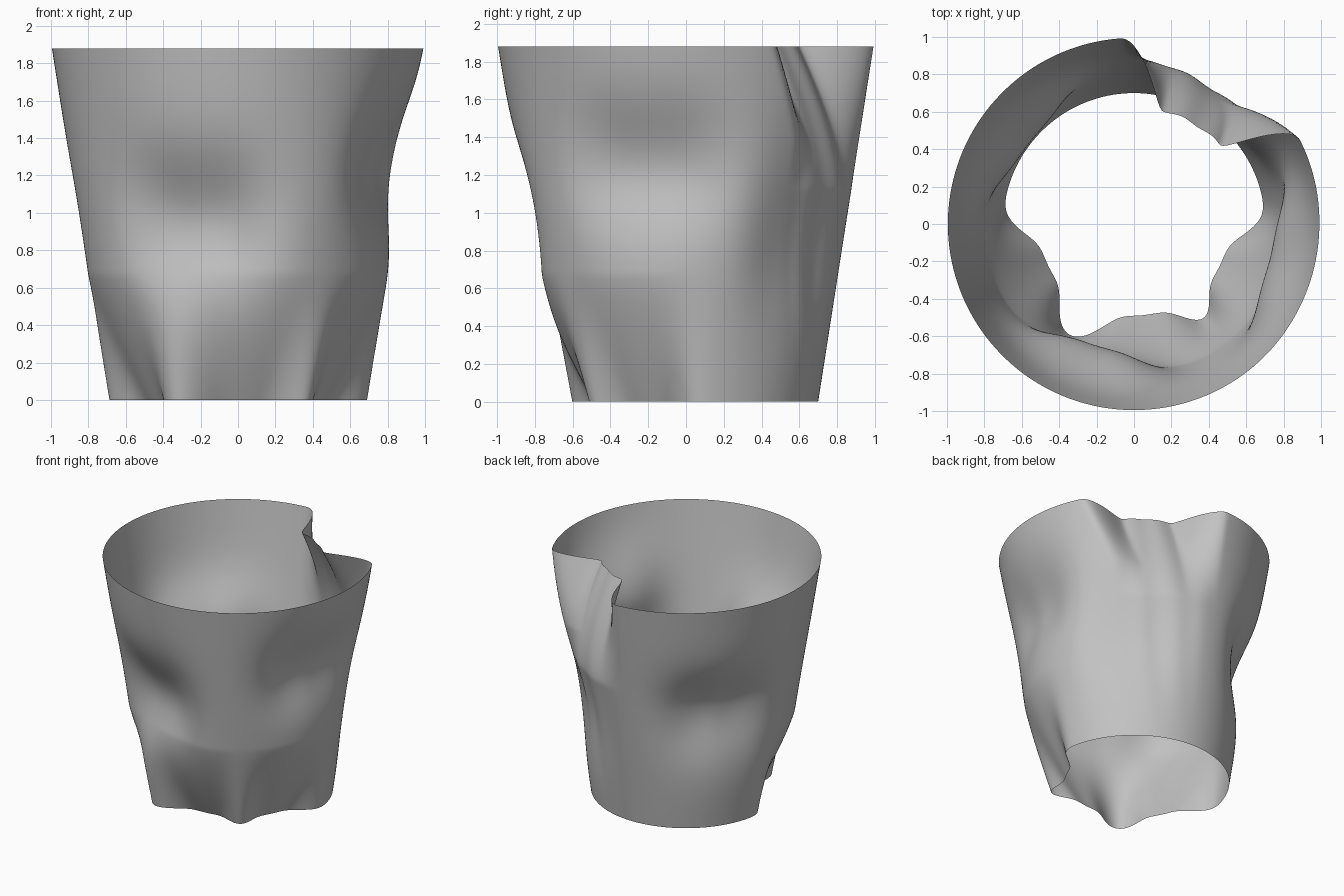
import bpy, bmesh, math

HEIGHT, R_BOTTOM, R_TOP = 1.88, 0.70, 0.995
SEGMENTS, ROWS = 288, 96

# Dents in the wall: angle, height, angular width, reach up, reach down, depth
WALL_DENTS = [
    (253, 0.96, 27, 0.34, 0.36, 0.165),  # front
    (346, 1.24, 28, 0.34, 0.32, 0.14),   # side
    (142, 0.98, 28, 0.30, 0.38, 0.14),   # back
    (50, 0.80, 25, 0.50, 0.42, 0.07),    # below the crushed rim
]
# Dents pushed into the lower edge: angle, half width, depth
FOOT_DENTS = [(206, 25, 0.19), (276, 27, 0.21), (334, 24, 0.19)]


def smooth(a, b, v):
    t = max(0.0, min(1.0, (v - a) / (b - a)))
    return t * t * (3 - 2 * t)


def turn(a, b):
    return abs((a - b + 180) % 360 - 180)


def radius(deg, z):
    r = R_BOTTOM + (R_TOP - R_BOTTOM) * z / HEIGHT
    for angle, height, wide, up, down, depth in WALL_DENTS:
        tall = up if z > height else down
        r -= depth * math.exp(-(turn(deg, angle) / wide) ** 3 - ((z - height) / tall) ** 2)
    foot = max(0.0, 1 - z / 0.68) ** 1.3
    for angle, wide, depth in FOOT_DENTS:
        r -= foot * depth * math.exp(-(turn(deg, angle) / wide) ** 4)
    # Crushed part of the rim, narrowing and fading down the wall
    edge = 27 + 24 * min(HEIGHT - z, 0.5)
    crush = smooth(edge, edge + 16, deg) * smooth(94, 75, deg)
    fade = max(0.0, (z - 1.12) / (HEIGHT - 1.12)) ** 1.3
    r -= crush * fade * 0.37
    # Faint upright wrinkles in the crushed area
    r += 0.005 * crush * smooth(0, 1, z) * math.sin(math.radians(deg) * 20 + 2 * z)
    return r


# Open crumpled sleeve made of stacked rings
bm = bmesh.new()
rings = []
for row in range(ROWS + 1):
    z = HEIGHT * row / ROWS
    ring = []
    for s in range(SEGMENTS):
        deg = 360 * s / SEGMENTS
        a, r = math.radians(deg), radius(deg, z)
        ring.append(bm.verts.new((r * math.cos(a), r * math.sin(a), z)))
    rings.append(ring)
for low, high in zip(rings, rings[1:]):
    for s in range(SEGMENTS):
        n = (s + 1) % SEGMENTS
        bm.faces.new((low[s], low[n], high[n], high[s])).smooth = True

cube = bpy.data.objects.get("Cube")
if cube:
    bpy.data.objects.remove(cube, do_unlink=True)

mesh = bpy.data.meshes.new("crumpled_cup_wall")
bm.to_mesh(mesh)
bm.free()
cup = bpy.data.objects.new("crumpled_cup_wall", mesh)
bpy.context.collection.objects.link(cup)

grey = bpy.data.materials.new("plain grey")
grey.use_nodes = True
colour = (0.54, 0.54, 0.54, 1)
grey.diffuse_color = colour
grey.node_tree.nodes["Principled BSDF"].inputs["Base Color"].default_value = colour
mesh.materials.append(grey)
